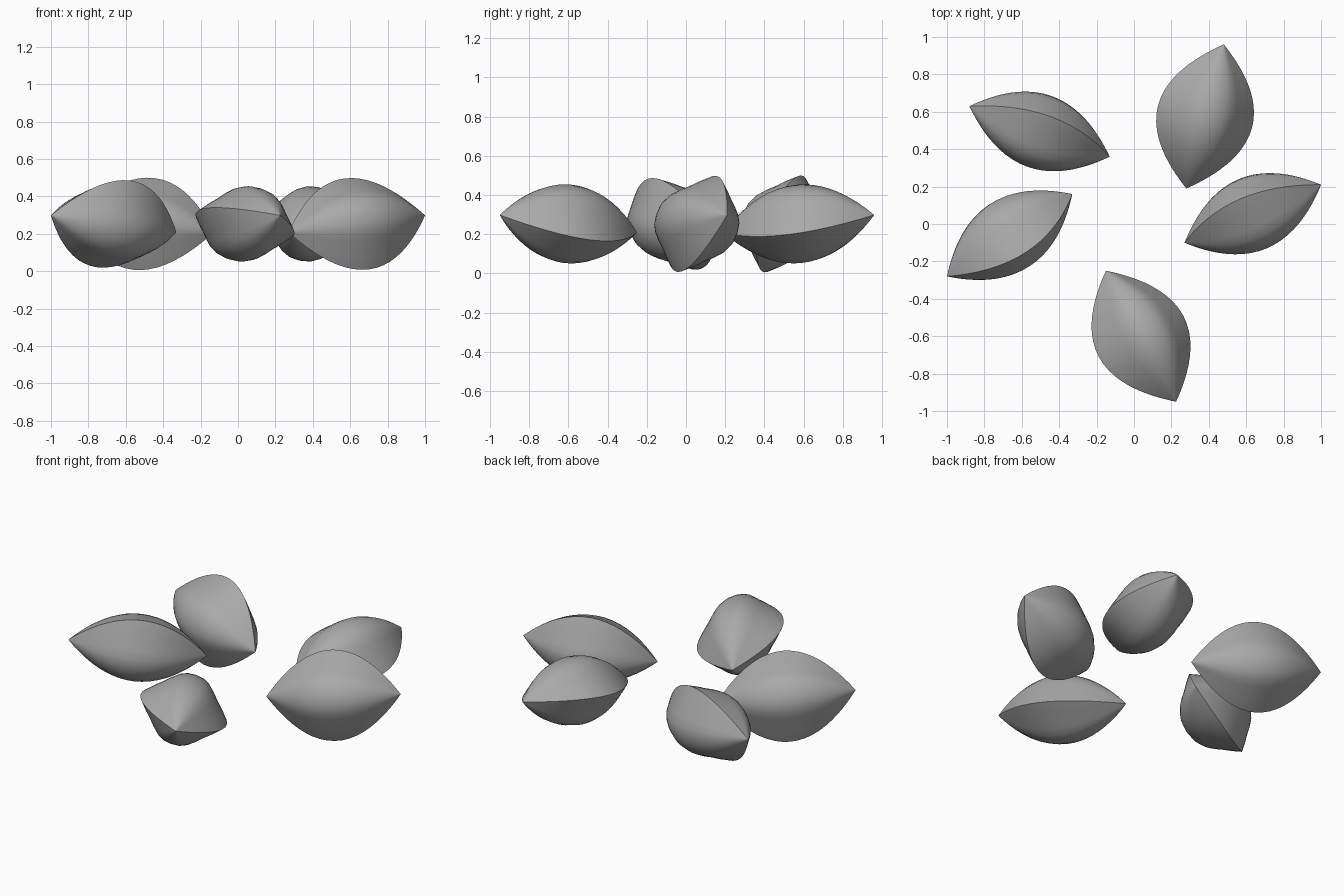
import bpy, bmesh, math
from mathutils import Vector

if "Cube" in bpy.data.objects:
    bpy.data.objects.remove(bpy.data.objects["Cube"])

# single flat grey
grey = bpy.data.materials.new("shell_grey")
grey.diffuse_color = (0.40, 0.40, 0.40, 1)
grey.use_nodes = True
grey.node_tree.nodes["Principled BSDF"].inputs["Base Color"].default_value = grey.diffuse_color

# quarter cross-section: sharp ridge, nearly straight flank, rounded bulge
QUARTER = [(.264, 0), (.215, .055), (.174, .095), (.138, .135),
           (.10, .17), (.055, .193), (0, .20)]
half = QUARTER + [(-x, y) for x, y in QUARTER[-2::-1]]
SECTION = half + [(-x, -y) for x, y in half[1:-1]]
RINGS = 28


def seed(name, inner, outer, roll):
    """Pointed seed between two tips, its ridge turned by roll degrees."""
    p, q = Vector(inner), Vector(outer)
    axis = (q - p).normalized()
    side = Vector((0, 0, 1)).cross(axis).normalized()
    up = axis.cross(side)
    r = math.radians(roll)
    major = side * math.cos(r) + up * math.sin(r)
    minor = up * math.cos(r) - side * math.sin(r)
    bm = bmesh.new()
    tip_a, tip_b = bm.verts.new(p), bm.verts.new(q)
    rings = []
    for i in range(1, RINGS):
        t = -math.cos(math.pi * i / RINGS)
        c = p.lerp(q, (t + 1) / 2)
        s = 1 - t * t
        rings.append([bm.verts.new(c + (major * x + minor * y) * s)
                      for x, y in SECTION])
    n = len(SECTION)
    for k in range(n):
        j = (k + 1) % n
        bm.faces.new((tip_a, rings[0][j], rings[0][k]))
        bm.faces.new((tip_b, rings[-1][k], rings[-1][j]))
        for a, b in zip(rings, rings[1:]):
            bm.faces.new((a[k], a[j], b[j], b[k]))
    bmesh.ops.recalc_face_normals(bm, faces=bm.faces)
    me = bpy.data.meshes.new(name)
    bm.to_mesh(me)
    bm.free()
    me.materials.append(grey)
    ob = bpy.data.objects.new(name, me)
    bpy.context.collection.objects.link(ob)
    bpy.ops.object.select_all(action='DESELECT')
    ob.select_set(True)
    bpy.context.view_layer.objects.active = ob
    bpy.ops.object.shade_smooth_by_angle(angle=math.radians(40))


# five seeds in a ring: inner tip, outer tip, roll
LOW, HIGH = 0.207, 0.298
seeds = [("seed_right", (.27, -.10), (1.0, .21), 68),
         ("seed_back", (.28, .19), (.48, .96), 12),
         ("seed_back_left", (-.13, .36), (-.88, .63), 111),
         ("seed_left", (-.33, .16), (-1.0, -.28), 62),
         ("seed_front", (-.15, -.25), (.225, -.95), -18)]
for name, a, b, roll in seeds:
    seed(name, (*a, LOW), (*b, HIGH), roll)
